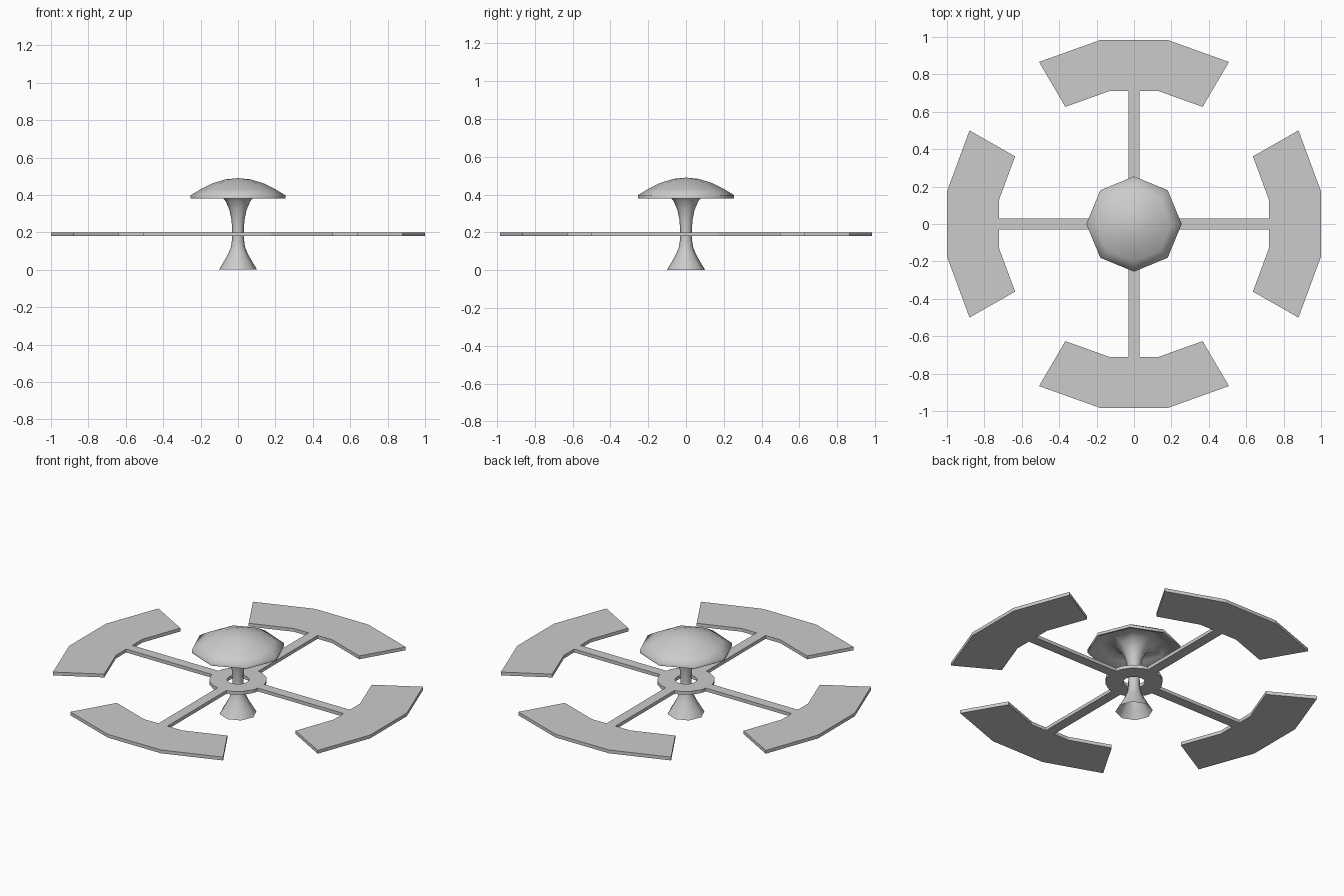
import bpy, bmesh
from math import sin, cos, pi, radians

if "Cube" in bpy.data.objects:
    bpy.data.objects.remove(bpy.data.objects["Cube"])

Z0, Z1 = 0.18, 0.20      # thickness of the flat rotor
RX, RY = 1.0, 0.985      # rotor is very slightly narrower in y


def make_object(name, verts, faces):
    mesh = bpy.data.meshes.new(name)
    mesh.from_pydata(verts, [], faces)
    bm = bmesh.new()
    bm.from_mesh(mesh)
    bmesh.ops.remove_doubles(bm, verts=bm.verts, dist=0.0001)
    bmesh.ops.recalc_face_normals(bm, faces=bm.faces)
    bm.to_mesh(mesh)
    bm.free()
    ob = bpy.data.objects.new(name, mesh)
    bpy.context.collection.objects.link(ob)
    return ob


def lathe(name, profile, sides, closed=False, smooth=None):
    verts = [(r * cos(2 * pi * i / sides), r * sin(2 * pi * i / sides), z)
             for r, z in profile for i in range(sides)]
    rows = len(profile)
    faces = []
    for j in range(rows if closed else rows - 1):
        a, b = j * sides, ((j + 1) % rows) * sides
        for i in range(sides):
            k = (i + 1) % sides
            faces.append((a + i, a + k, b + k, b + i))
    ob = make_object(name, verts, faces)
    if smooth:
        bpy.ops.object.select_all(action='DESELECT')
        ob.select_set(True)
        bpy.context.view_layer.objects.active = ob
        bpy.ops.object.shade_smooth_by_angle(angle=radians(smooth))
    return ob


def slab(name, outline, turn):
    # extruded flat outline, rotated about z and fitted to the rotor size
    c, s = cos(turn), sin(turn)
    pts = [((x * c - y * s) * RX, (x * s + y * c) * RY) for x, y in outline]
    n = len(pts)
    verts = [(x, y, z) for z in (Z0, Z1) for x, y in pts]
    faces = [(i, (i + 1) % n, n + (i + 1) % n, n + i) for i in range(n)]
    faces += [tuple(range(n)), tuple(range(n, 2 * n))]
    return make_object(name, verts, faces)


# Stem with open flared foot, trumpet top and hollow domed cap
lathe("stem_and_cap", [
    (0.102, 0.0), (0.078, 0.04), (0.055, 0.08), (0.038, 0.12), (0.032, 0.16),
    (0.031, 0.21), (0.035, 0.27), (0.046, 0.32), (0.065, 0.365), (0.095, 0.40),
    (0.145, 0.425), (0.19, 0.415), (0.245, 0.38), (0.255, 0.38), (0.255, 0.397),
    (0.20, 0.43), (0.14, 0.46), (0.07, 0.483), (0.0, 0.49)], 8, smooth=60)

# Hub ring around the stem
lathe("hub_ring", [(0.06, Z0), (0.157, Z0), (0.157, Z1), (0.06, Z1)], 16, closed=True)

# Four spokes with curved blades
arc = [radians(a) for a in (-30, -10, 10, 30)]
blade = [(1.0155 * cos(a), 1.0155 * sin(a)) for a in arc]
blade += [(0.734 * cos(a), 0.734 * sin(a)) for a in reversed(arc)]
spoke = [(0.15, -0.03), (0.723, -0.03), (0.723, 0.03), (0.15, 0.03)]
for i in range(4):
    slab(f"blade_{i + 1}", blade, i * pi / 2)
    slab(f"spoke_{i + 1}", spoke, i * pi / 2)
